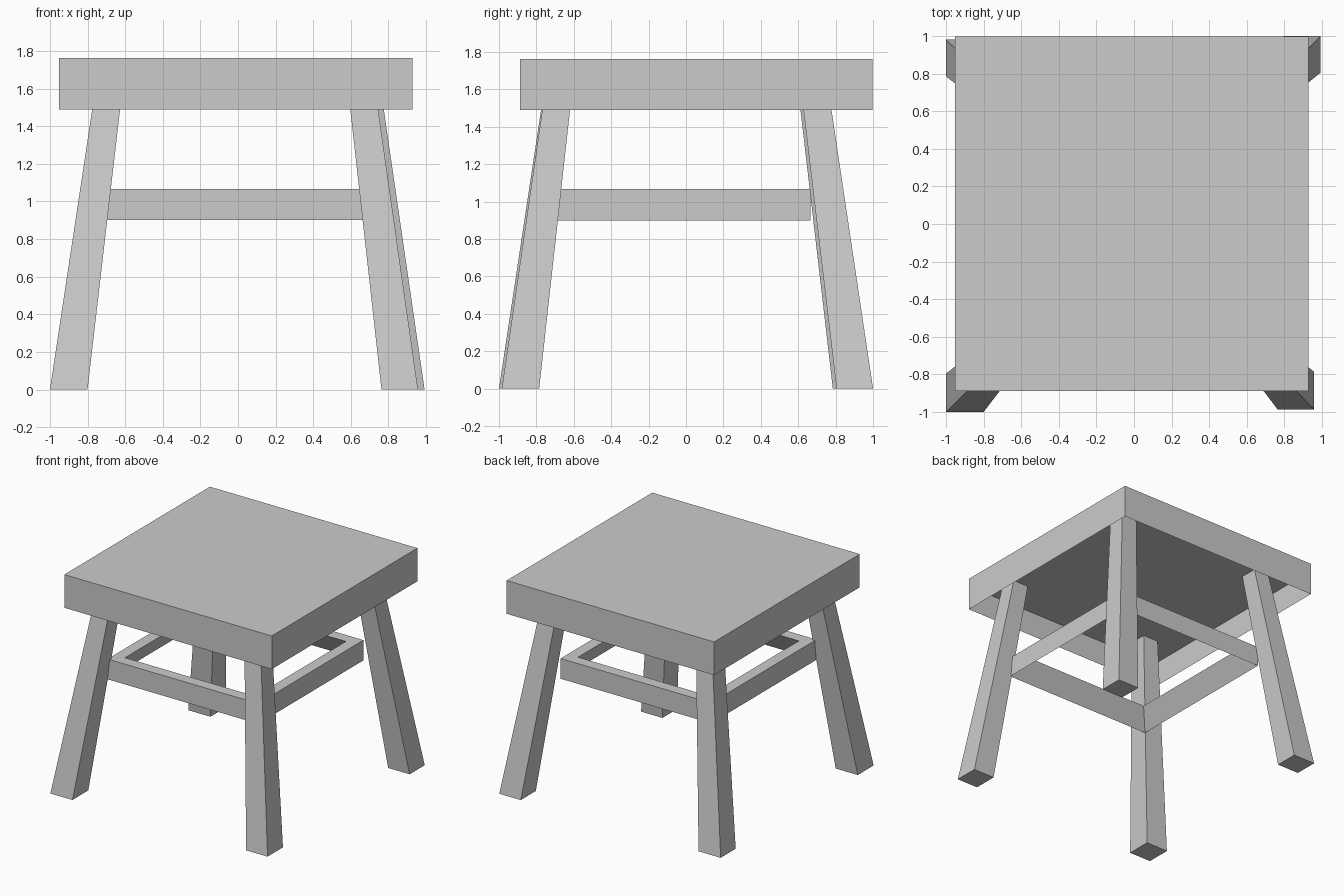
import bpy, bmesh

if "Cube" in bpy.data.objects:
    bpy.data.objects.remove(bpy.data.objects["Cube"])


def rect(x0, x1, y0, y1, z):
    return [(x0, y0, z), (x1, y0, z), (x1, y1, z), (x0, y1, z)]


def hull_box(low, high):
    """Six-sided solid between two four-cornered outlines."""
    bm = bmesh.new()
    a = [bm.verts.new(p) for p in low]
    b = [bm.verts.new(p) for p in high]
    bottom = bm.faces.new(a[::-1])
    top = bm.faces.new(b)
    for i in range(4):
        j = (i + 1) % 4
        bm.faces.new((a[i], a[j], b[j], b[i]))
    return bm, bottom, top


def finish(bm, name):
    bmesh.ops.recalc_face_normals(bm, faces=bm.faces[:])
    mesh = bpy.data.meshes.new(name)
    bm.to_mesh(mesh)
    bm.free()
    obj = bpy.data.objects.new(name, mesh)
    bpy.context.collection.objects.link(obj)
    return obj


# Seat: slab with a hollow underside
RIM = 0.065
SEAT_LOW, SEAT_TOP = 1.49, 1.762
seat_area = (-0.953, 0.927, -0.887, 0.997)
bm, bottom, top = hull_box(rect(*seat_area, SEAT_LOW), rect(*seat_area, SEAT_TOP))
bmesh.ops.inset_region(bm, faces=[bottom], thickness=RIM, use_even_offset=True)
ceiling = bmesh.ops.extrude_discrete_faces(bm, faces=[bottom])["faces"][0]
for v in ceiling.verts:
    v.co.z = SEAT_TOP - RIM
finish(bm, "seat")

# Splayed, slightly tapered legs running up into the hollow seat
# (foot outline, outline where the leg meets the seat's lower edge)
legs = {
    "front_left_leg": ((-1.0, -0.80, -1.0, -0.795), (-0.775, -0.627, -0.775, -0.625)),
    "front_right_leg": ((0.763, 0.957, -0.985, -0.785), (0.597, 0.745, -0.768, -0.62)),
    "back_left_leg": ((-1.0, -0.80, 0.785, 0.98), (-0.775, -0.627, 0.612, 0.765)),
    "back_right_leg": ((0.797, 0.992, 0.805, 1.0), (0.628, 0.775, 0.628, 0.778)),
}
LEG_TOP = SEAT_TOP - RIM
for name, (foot, at_seat) in legs.items():
    t = LEG_TOP / SEAT_LOW
    head = [f + (s - f) * t for f, s in zip(foot, at_seat)]
    finish(hull_box(rect(*foot, 0), rect(*head, LEG_TOP))[0], name)

# Square stretcher frame between the legs
BAR = 0.093
frame_area = (-0.695, 0.67, -0.695, 0.666)
bm, bottom, top = hull_box(rect(*frame_area, 0.90), rect(*frame_area, 1.066))
for face in (bottom, top):
    bmesh.ops.inset_region(bm, faces=[face], thickness=BAR, use_even_offset=True)
inner_edges = list(bottom.edges) + list(top.edges)
bmesh.ops.delete(bm, geom=[bottom, top], context='FACES_ONLY')
bmesh.ops.bridge_loops(bm, edges=inner_edges)
finish(bm, "stretcher_frame")
